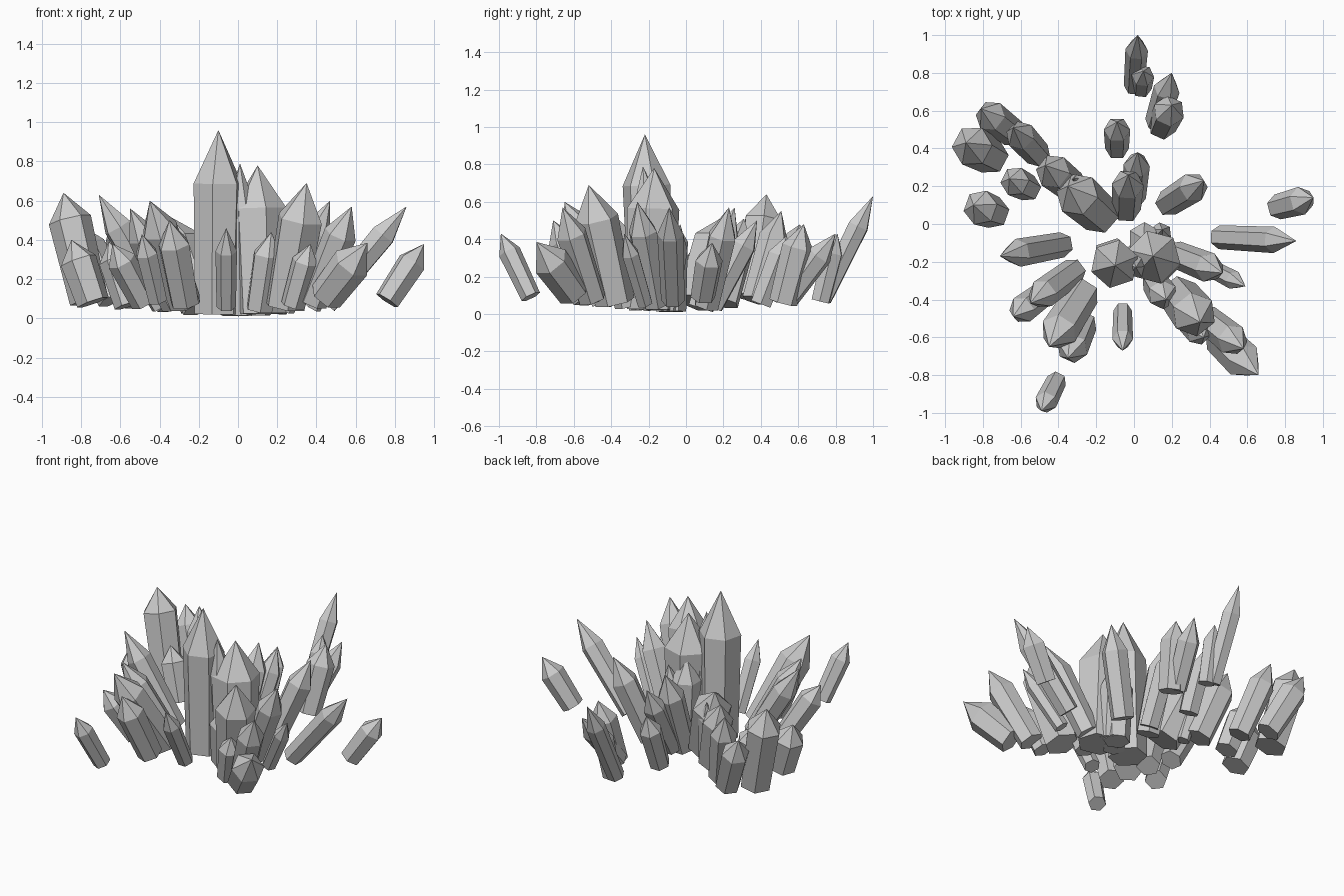
import bpy, bmesh
from math import pi, cos, sin, hypot
from mathutils import Vector


def crystal(name, bx, by, tx, ty, tz, r, cap=0.29):
    """Six-sided pointed prism running from a base near the ground to a tip."""
    tip = Vector((tx, ty, tz))
    flat = Vector((tx - bx, ty - by))
    tilt = flat.length / Vector((flat.x, flat.y, tz)).length
    # bases sit a little higher towards the rim of the cluster
    base = Vector((bx, by, 0.002 + 0.075 * hypot(bx, by) + r * tilt * 0.9))
    axis = tip - base
    rot = axis.to_track_quat('Z', 'Y')
    length = axis.length
    bm = bmesh.new()

    def ring(radius, z):
        return [bm.verts.new(base + rot @ Vector((radius * cos(k * pi / 3),
                radius * sin(k * pi / 3), z))) for k in range(6)]
    low = ring(r * 0.9, 0)
    high = ring(r, length * (1 - cap))
    top = bm.verts.new(tip)
    bm.faces.new(low[::-1])
    for k in range(6):
        n = (k + 1) % 6
        bm.faces.new((low[k], low[n], high[n], high[k]))
        bm.faces.new((high[k], high[n], top))
    mesh = bpy.data.meshes.new(name)
    bm.to_mesh(mesh)
    bm.free()
    ob = bpy.data.objects.new(name, mesh)
    bpy.context.collection.objects.link(ob)


# Each crystal: base x, base y, tip x, tip y, tip z, radius, (point share of length)
centre = [
    (-0.11, -0.19, -0.10, -0.22, 0.96, 0.13),
    (0.12, -0.19, 0.10, -0.17, 0.78, 0.145),
    (0.02, -0.16, 0.01, -0.23, 0.79, 0.08),
    (0.07, -0.08, 0.05, -0.08, 0.54, 0.09),
    (0.12, -0.10, 0.15, -0.03, 0.48, 0.06),
    (0.11, -0.31, 0.17, -0.40, 0.44, 0.08),
]
back = [
    (0.00, 0.73, 0.02, 1.00, 0.63, 0.06),
    (0.04, 0.72, 0.05, 0.81, 0.43, 0.06),
    (0.12, 0.54, 0.20, 0.80, 0.43, 0.07, 0.33),
    (0.15, 0.52, 0.20, 0.63, 0.48, 0.085),
    (-0.09, 0.40, -0.09, 0.54, 0.42, 0.07),
    (0.00, 0.14, 0.02, 0.38, 0.50, 0.07),
    (-0.04, 0.08, -0.03, 0.26, 0.57, 0.085),
]
right = [
    (0.18, 0.11, 0.37, 0.23, 0.57, 0.08),
    (0.76, 0.09, 0.95, 0.14, 0.38, 0.075, 0.33),
    (0.45, -0.07, 0.86, -0.09, 0.57, 0.07),
    (0.22, -0.16, 0.47, -0.26, 0.60, 0.08),
    (0.38, -0.22, 0.59, -0.33, 0.43, 0.05),
]
front = [
    (0.45, -0.60, 0.66, -0.80, 0.385, 0.10, 0.38),
    (0.38, -0.50, 0.58, -0.66, 0.57, 0.085),
    (0.24, -0.38, 0.35, -0.52, 0.69, 0.12),
    (0.28, -0.51, 0.37, -0.60, 0.38, 0.07),
    (-0.06, -0.46, -0.06, -0.67, 0.46, 0.055),
    (-0.41, -0.83, -0.49, -0.99, 0.43, 0.06),
    (-0.27, -0.53, -0.35, -0.71, 0.50, 0.085),
    (-0.27, -0.37, -0.45, -0.65, 0.60, 0.10),
    (-0.32, -0.25, -0.55, -0.42, 0.56, 0.08),
    (-0.48, -0.37, -0.64, -0.49, 0.38, 0.075),
]
left = [
    (-0.38, -0.11, -0.71, -0.17, 0.63, 0.075),
    (-0.74, 0.06, -0.85, 0.10, 0.40, 0.095, 0.33),
    (-0.56, 0.19, -0.66, 0.24, 0.39, 0.08),
    (-0.76, 0.36, -0.89, 0.43, 0.64, 0.11, 0.25),
    (-0.64, 0.48, -0.81, 0.61, 0.48, 0.085),
    (-0.51, 0.37, -0.64, 0.51, 0.55, 0.08),
    (-0.33, 0.20, -0.47, 0.31, 0.51, 0.095),
    (-0.18, 0.05, -0.35, 0.20, 0.52, 0.12),
    (-0.25, 0.15, -0.32, 0.24, 0.46, 0.05),
]

groups = {"centre": centre, "back": back, "right": right, "front": front, "left": left}
for side, crystals in groups.items():
    for i, data in enumerate(crystals):
        crystal(f"{side}_crystal_{i + 1}", *data)
